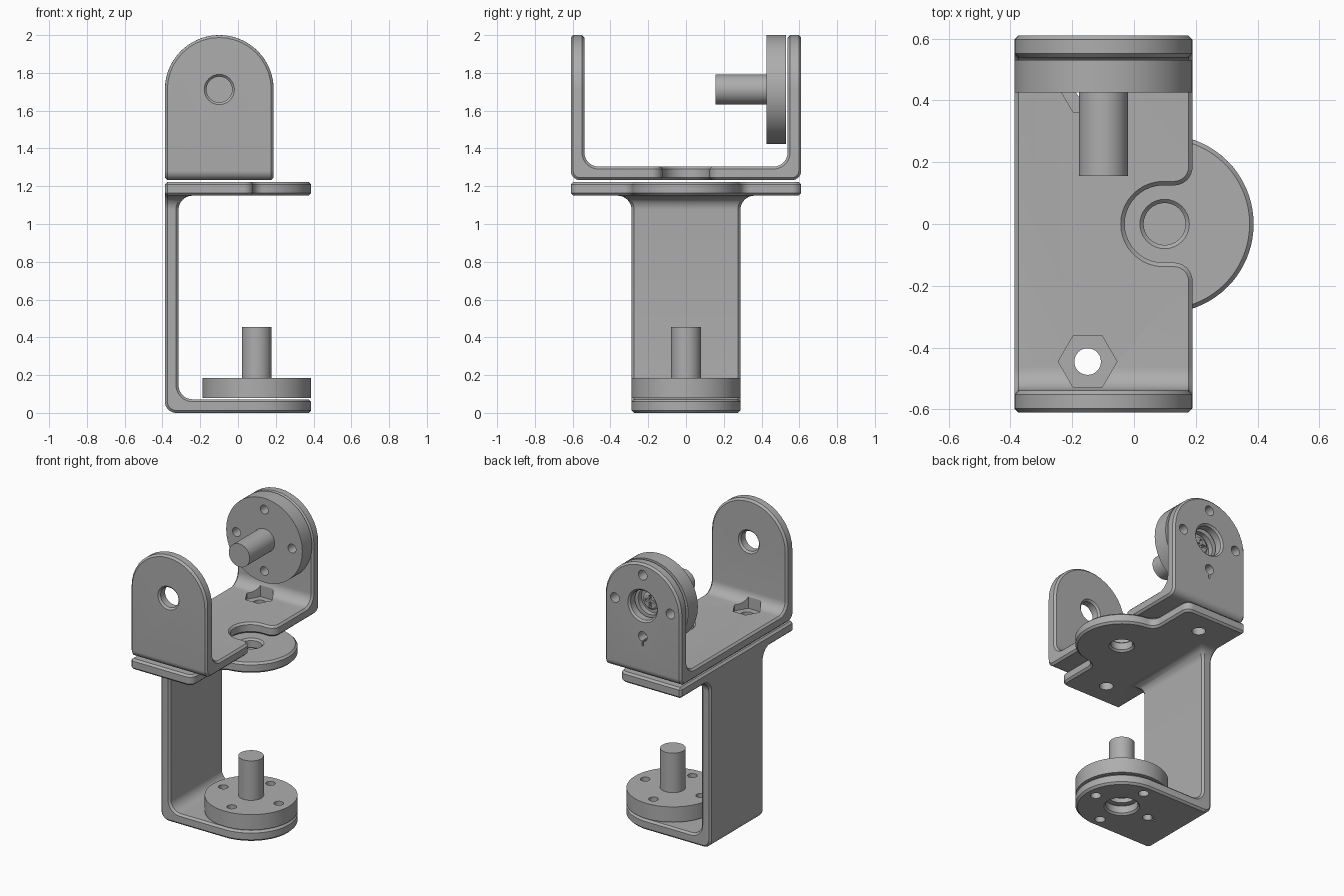
import bpy, bmesh
from math import sin, cos, tan, pi, radians, atan2, sqrt
from mathutils import Vector, Matrix

if "Cube" in bpy.data.objects:
    bpy.data.objects.remove(bpy.data.objects["Cube"], do_unlink=True)

grey = bpy.data.materials.new("grey_plastic")
grey.use_nodes = True
grey.diffuse_color = (0.42, 0.42, 0.42, 1)
grey.node_tree.nodes["Principled BSDF"].inputs["Base Color"].default_value = (0.42, 0.42, 0.42, 1)

R = 0.288       # radius of hubs and rounded ends
CX = 0.099      # offset of the hub axes
T = 0.072       # plate thickness
AXIS_Z = 1.712  # height of the tilt axis
EDGE = 0.387    # outer x limit
BEND = 0.075    # inner bend radius


def finish(name, bm):
    bmesh.ops.recalc_face_normals(bm, faces=bm.faces)
    me = bpy.data.meshes.new(name)
    bm.to_mesh(me)
    bm.free()
    me.materials.append(grey)
    ob = bpy.data.objects.new(name, me)
    bpy.context.collection.objects.link(ob)
    return ob


def arc(cx, cy, r, a0, a1, n=16):
    return [(cx + r * cos(a0 + (a1 - a0) * i / n), cy + r * sin(a0 + (a1 - a0) * i / n))
            for i in range(n + 1)]


def mirrored(half, axis):
    """Close a half outline by mirroring it across one axis."""
    flip = [((-p[0], p[1]) if axis == 0 else (p[0], -p[1])) + tuple(p[2:]) for p in half]
    return half + flip[::-1]


def rounded(pts, n=10):
    """Outline whose (x, y, r) corners are replaced by arcs."""
    out = []

    def add(q):
        if not out or (q - out[-1]).length > 1e-4:
            out.append(q)
    for i, p in enumerate(pts):
        c = Vector(p[:2])
        if len(p) == 2:
            add(c)
            continue
        u = (Vector(pts[i - 1][:2]) - c).normalized()
        v = (Vector(pts[(i + 1) % len(pts)][:2]) - c).normalized()
        half = u.angle(v) / 2
        mid = c + (u + v).normalized() * p[2] / sin(half)
        s = c + u * p[2] / tan(half) - mid
        e = c + v * p[2] / tan(half) - mid
        sweep = pi - 2 * half
        for k in range(n + 1):
            t = k / n
            add(mid + (s * sin((1 - t) * sweep) + e * sin(t * sweep)) / sin(sweep))
    if (out[0] - out[-1]).length < 1e-4:
        out.pop()
    return out


def prism(name, pts, axis, lo, hi):
    place = {"X": lambda a, b, t: (t, a, b), "Y": lambda a, b, t: (a, t, b),
             "Z": lambda a, b, t: (a, b, t)}[axis]
    bm = bmesh.new()
    outline = rounded(pts)
    ends = [[bm.verts.new(place(p.x, p.y, t)) for p in outline] for t in (lo, hi)]
    bm.faces.new(ends[0])
    bm.faces.new(ends[1])
    for i in range(len(outline)):
        bm.faces.new((ends[0][i - 1], ends[0][i], ends[1][i], ends[1][i - 1]))
    return finish(name, bm)


def lathe(name, profile, matrix=Matrix(), x=0, y=0, n=32):
    """Turn a list of (radius, height) pairs around the local z axis."""
    bm = bmesh.new()
    rings = [[bm.verts.new(matrix @ Vector((x + r * cos(2 * pi * i / n), y + r * sin(2 * pi * i / n), z)))
              for i in range(n)] for r, z in profile]
    bm.faces.new(rings[0])
    bm.faces.new(rings[-1])
    for a, b in zip(rings, rings[1:]):
        for i in range(n):
            bm.faces.new((a[i - 1], a[i], b[i], b[i - 1]))
    return finish(name, bm)


def box(name, x0, x1, y0, y1, z0, z1, matrix=Matrix()):
    ob = prism(name, [(x0, y0), (x1, y0), (x1, y1), (x0, y1)], "Z", z0, z1)
    ob.data.transform(matrix)
    return ob


def bake(ob):
    deps = bpy.context.evaluated_depsgraph_get()
    me = bpy.data.meshes.new_from_object(ob.evaluated_get(deps))
    ob.modifiers.clear()
    ob.data = me


def combine(ob, tool, op="DIFFERENCE"):
    mod = ob.modifiers.new("cut", "BOOLEAN")
    mod.operation, mod.solver, mod.object = op, "EXACT", tool
    bake(ob)
    bpy.data.objects.remove(tool, do_unlink=True)


def chamfer(ob, width=0.013):
    bm = bmesh.new()
    bm.from_mesh(ob.data)
    bmesh.ops.remove_doubles(bm, verts=bm.verts, dist=0.0005)
    bmesh.ops.dissolve_limit(bm, angle_limit=0.015, verts=bm.verts, edges=bm.edges)
    bm.to_mesh(ob.data)
    bm.free()
    mod = ob.modifiers.new("edge", "BEVEL")
    mod.width, mod.segments = width, 1
    mod.limit_method, mod.angle_limit = "ANGLE", radians(40)
    bake(ob)


def drill(ob, r, z0, z1, matrix=Matrix(), x=0, y=0, c=0.0, n=32):
    """Through hole between two faces, with a countersink c at both ends."""
    m = 0.01
    prof = [(r + c + m, z0 - m), (r, z0 + c), (r, z1 - c), (r + c + m, z1 + m)]
    if not c:
        prof = [(r, z0 - m), (r, z1 + m)]
    combine(ob, lathe("drill", prof, matrix, x, y, n))


def smooth(ob):
    bpy.ops.object.select_all(action="DESELECT")
    bpy.context.view_layer.objects.active = ob
    ob.select_set(True)
    bpy.ops.object.shade_smooth_by_angle(angle=radians(30))


# Lower bracket: C section, limited by its T-shaped front and its plan
top = 1.222
lower = prism("lower_bracket", [
    (-EDGE, 0, 0.06), (0.6, 0), (0.6, T), (T - EDGE, T, BEND),
    (T - EDGE, top - T, BEND), (0.6, top - T), (0.6, top), (-EDGE, top)], "Y", -1, 1)
tee = mirrored([(-R, -0.5), (-R, top - T, BEND), (-0.8, top - T), (-0.8, 1.5)], 0)
combine(lower, prism("tee", tee, "X", -1.2, 1.2), "INTERSECT")
wing, blend = 0.08, 0.06
dx = wing + blend - CX
dy = sqrt((R + blend) ** 2 - dx ** 2)
plan = [(-1, -0.61), (wing, -0.61, 0.05)]
plan += arc(wing + blend, -dy, blend, pi, atan2(dy, -dx), 8)
plan += arc(CX, 0, R, atan2(-dy, dx), 0, 18)
combine(lower, prism("plan", mirrored(plan, 1), "Z", -1, 2), "INTERSECT")
chamfer(lower)
drill(lower, 0.068, top - T, top, x=CX, c=0.012)

# Upper bracket: U section, limited by the arched ends, notched on one side
base = 1.232
upper = prism("upper_bracket", mirrored([
    (-0.61, 2.3), (-0.61, base, 0.05), (0.61, base, 0.05), (0.61, 2.3)][:2], 0)
    + mirrored([(T - 0.61, 2.3), (T - 0.61, base + T, BEND)], 0)[::-1], "X", -1, 1)
arch = mirrored([(-R, 1), (-R, 2, R)], 0)
arch = [(p[0] - CX,) + tuple(p[1:]) for p in arch]
combine(upper, prism("arch", arch, "Y", -1, 1), "INTERSECT")
side = R - CX + 0.0005
notch = mirrored([(0.4, -0.186), (side, -0.186), (side, -0.125, 0.06), (-0.03, -0.125, 0.1249)], 1)
combine(upper, prism("notch", notch, "Z", 1, 1.5))
chamfer(upper)

# Nut pockets and bolt holes joining the two brackets
for y in (-0.445, 0.445):
    combine(upper, lathe("nut", [(0.095, base + 0.03), (0.095, 1.42)], x=-0.15, y=y, n=6))
    drill(upper, 0.043, base, base + T, x=-0.15, y=y)
    drill(lower, 0.043, top - T, top, x=-0.15, y=y)

# Hub frames: local z points into the bracket, local -x points to its bend
turn_frame = Matrix.Translation((CX, 0, 0))
tilt_frame = Matrix(((0, -1, 0, -CX), (0, 0, -1, 0.61), (1, 0, 0, AXIS_Z), (0, 0, 0, 1)))
pivot_frame = tilt_frame.copy()
pivot_frame.translation.y = T - 0.61
drill(upper, 0.068, 0, T, pivot_frame, c=0.012)

parts = [lower, upper]
ring_of_four = [(0.21 * cos(k * pi / 2), 0.21 * sin(k * pi / 2)) for k in range(4)]
for label, plate, frame in (("lower", lower, turn_frame), ("upper", upper, tilt_frame)):
    # Disc with axle and a recess for its screw
    hub = lathe(label + "_hub", [(0.09, 0.115), (0.09, 0.08), (R, 0.08), (R, 0.185),
                                 (0.079, 0.185), (0.079, 0.455)], frame, n=72)
    drill(plate, 0.1, 0, T, frame, c=0.012)
    for x, y in ring_of_four:
        drill(hub, 0.03, 0.08, 0.185, frame, x, y, n=20)
        drill(plate, 0.033, 0, T, frame, x, y, n=20)
    combine(plate, box("slot", -0.275, -0.2, -0.006, 0.006, -0.02, T + 0.01, frame))
    # Cross-slotted screw
    screw = lathe(label + "_screw", [(0.045, 0.082), (0.06, 0.092), (0.06, 0.12)], frame)
    combine(screw, box("slot", -0.04, 0.04, -0.009, 0.009, 0.07, 0.1, frame))
    combine(screw, box("slot", -0.009, 0.009, -0.04, 0.04, 0.07, 0.1, frame))
    parts += [hub, screw]

for part in parts:
    smooth(part)
